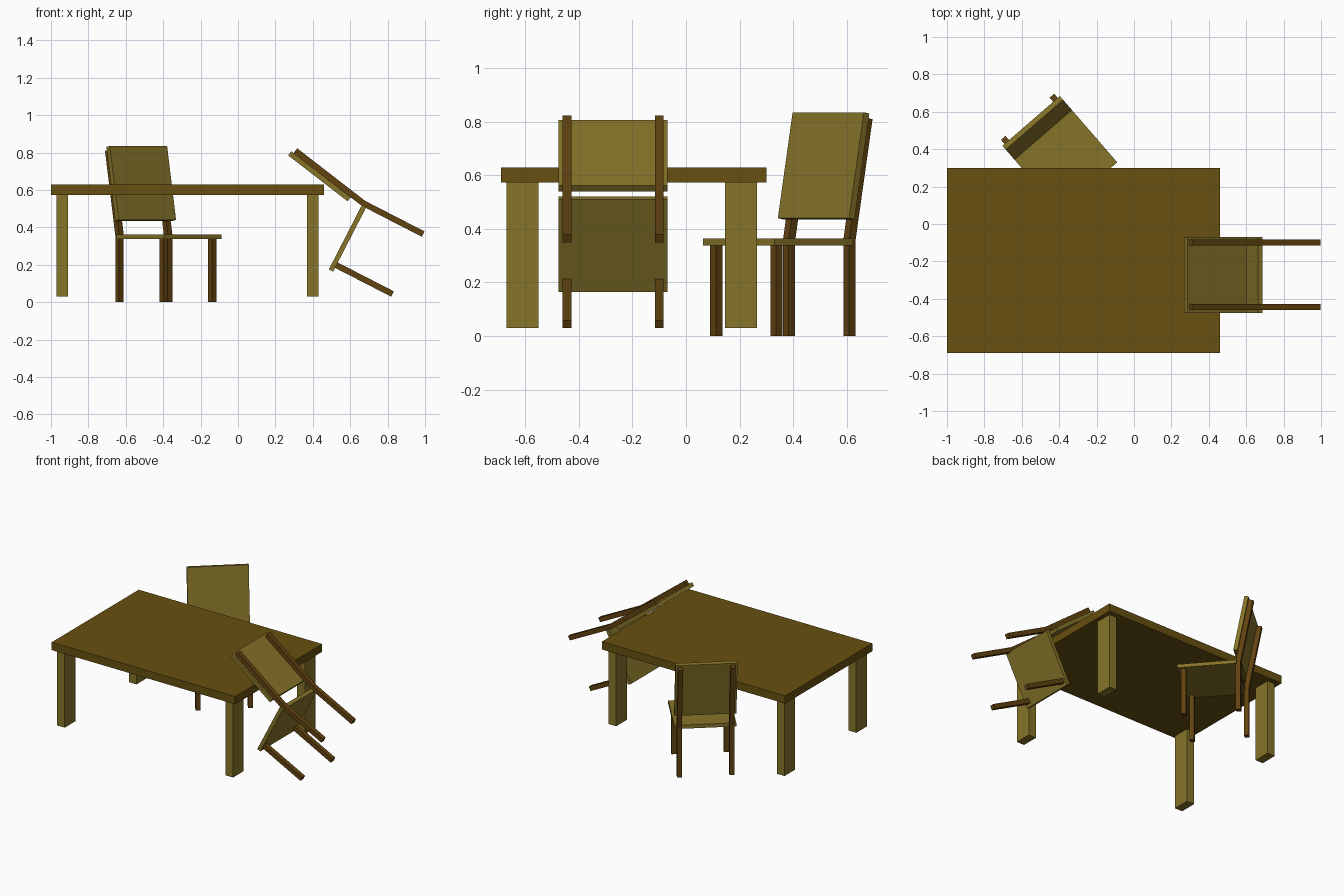
import bpy, bmesh
from math import radians
from mathutils import Matrix

if "Cube" in bpy.data.objects:
    bpy.data.objects.remove(bpy.data.objects["Cube"])


def material(name, rgb):
    m = bpy.data.materials.new(name)
    m.diffuse_color = (*rgb, 1)
    m.use_nodes = True
    m.node_tree.nodes["Principled BSDF"].inputs["Base Color"].default_value = m.diffuse_color
    return m


TOP = material("brown_wood", (0.135, 0.080, 0.005))
LIGHT = material("light_wood", (0.240, 0.175, 0.022))
DARK = material("dark_wood", (0.120, 0.055, 0.005))


def slab(name, profile, y0, y1, mat, matrix=Matrix()):
    """Extrude an (x, z) outline from y0 to y1."""
    bm = bmesh.new()
    face = bm.faces.new([bm.verts.new((x, y0, z)) for x, z in profile])
    ext = bmesh.ops.extrude_face_region(bm, geom=[face])["geom"]
    verts = [v for v in ext if isinstance(v, bmesh.types.BMVert)]
    bmesh.ops.translate(bm, verts=verts, vec=(0, y1 - y0, 0))
    bmesh.ops.recalc_face_normals(bm, faces=bm.faces)
    mesh = bpy.data.meshes.new(name)
    bm.to_mesh(mesh)
    bm.free()
    mesh.materials.append(mat)
    obj = bpy.data.objects.new(name, mesh)
    obj.matrix_world = matrix
    bpy.context.collection.objects.link(obj)


def rect(x0, x1, z0, z1):
    return [(x0, z0), (x1, z0), (x1, z1), (x0, z1)]


# Table
slab("table_top", rect(-1.0, 0.46, 0.572, 0.628), -0.69, 0.30, TOP)
for x in (-0.97, 0.37):
    for y in (-0.67, 0.145):
        slab("table_leg", rect(x, x + 0.06, 0.03, 0.572), y, y + 0.12, LIGHT)

# Chair outlines: x points forward, z up, origin under the seat's back edge
SEAT = rect(0.0, 0.388, 0.337, 0.363)
FRONT_LEG = rect(0.334, 0.366, 0.0, 0.337)
BACK_POST = [(-0.026, 0), (0.006, 0), (0.006, 0.362),
             (-0.078, 0.815), (-0.110, 0.809), (-0.026, 0.357)]
BACKREST = [(-0.008, 0.435), (0.019, 0.440), (-0.054, 0.835), (-0.081, 0.830)]


def chair(prefix, matrix):
    slab(prefix + "_seat", SEAT, -0.203, 0.203, LIGHT, matrix)
    slab(prefix + "_backrest", BACKREST, -0.203, 0.203, LIGHT, matrix)
    for y in (-0.172, 0.172):
        slab(prefix + "_front_leg", FRONT_LEG, y - 0.016, y + 0.016, DARK, matrix)
        slab(prefix + "_back_post", BACK_POST, y - 0.016, y + 0.016, DARK, matrix)


# Upright chair, turned towards the table
chair("upright_chair", Matrix.Translation((-0.497, 0.49, 0))
      @ Matrix.Rotation(radians(-49.1), 4, 'Z'))

# Tipped chair, leaning on the table's end
chair("tipped_chair", Matrix.Translation((0.986, -0.272, 0.355))
      @ Matrix.Rotation(radians(-62.8), 4, 'Y')
      @ Matrix.Rotation(radians(180), 4, 'Z'))
